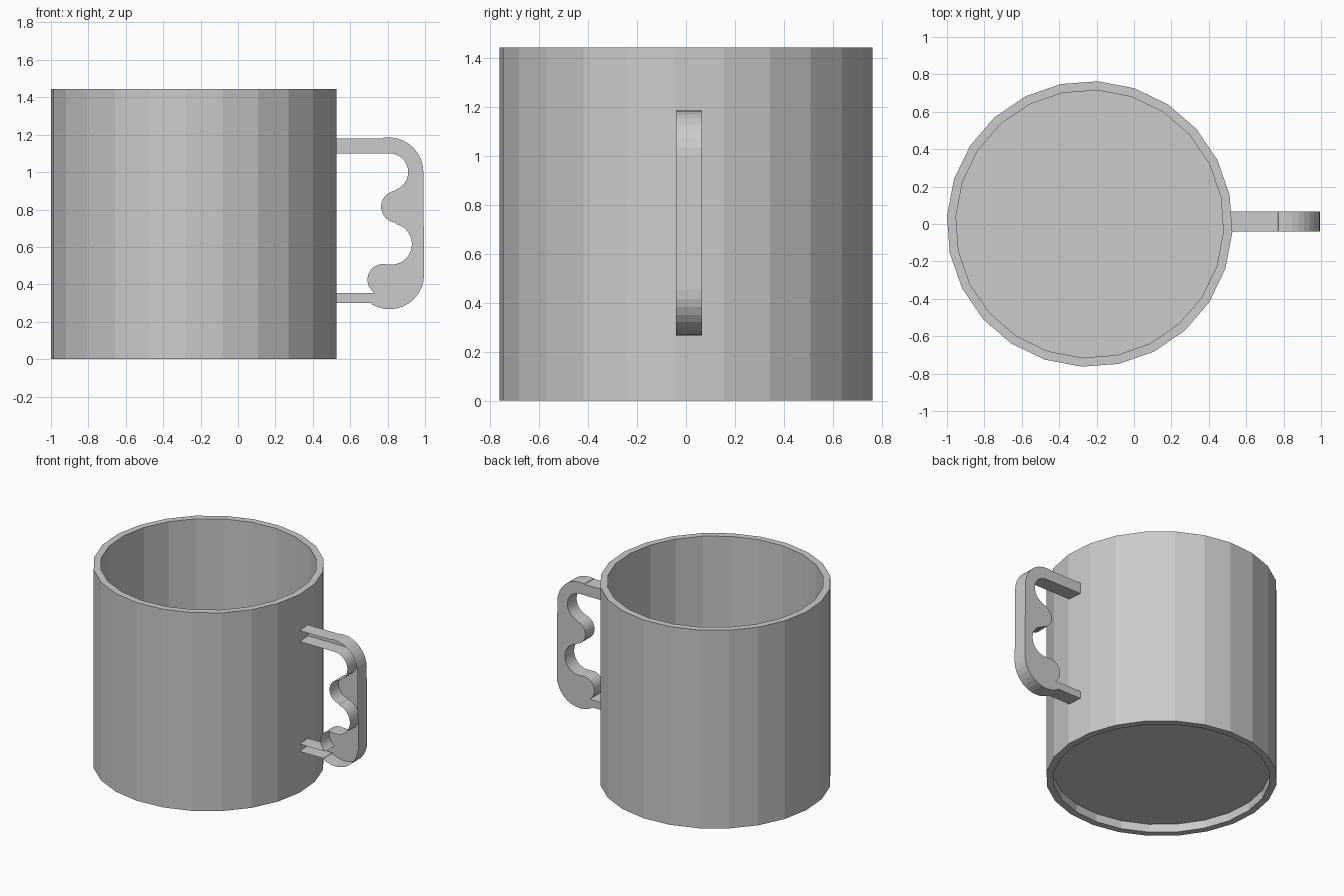
import bpy, bmesh
from math import sin, cos, radians

cube = bpy.data.objects.get("Cube")
if cube:
    bpy.data.objects.remove(cube)

grey = bpy.data.materials.new("plain grey")
grey.use_nodes = True
colour = (0.6, 0.6, 0.6, 1)
grey.diffuse_color = colour
grey.node_tree.nodes["Principled BSDF"].inputs["Base Color"].default_value = colour


def add_object(name, bm):
    mesh = bpy.data.meshes.new(name)
    bm.to_mesh(mesh)
    bm.free()
    mesh.materials.append(grey)
    obj = bpy.data.objects.new(name, mesh)
    bpy.context.collection.objects.link(obj)
    return obj


def arc(x, z, r, start, end, step=11):
    n = max(2, round(abs(end - start) / step))
    angles = [radians(start + (end - start) * i / n) for i in range(n + 1)]
    return [(x + r * cos(a), z + r * sin(a)) for a in angles]


# Mug body: 24-sided wall with a floor raised above the foot ring
SIDES, CENTRE_X, TURN = 24, -0.237, -3.3
OUTER, INNER, HEIGHT = 0.764, 0.716, 1.444
RECESS, FLOOR = 0.06, 0.11

bm = bmesh.new()
profile = [(INNER, RECESS), (INNER, 0), (OUTER, 0),
           (OUTER, HEIGHT), (INNER, HEIGHT), (INNER, FLOOR)]
rings = []
for r, z in profile:
    angles = [radians(TURN + 360 * i / SIDES) for i in range(SIDES)]
    rings.append([bm.verts.new((CENTRE_X + r * cos(a), r * sin(a), z)) for a in angles])
for low, high in zip(rings, rings[1:]):
    for i in range(SIDES):
        j = (i + 1) % SIDES
        bm.faces.new((low[i], low[j], high[j], high[i]))
bm.faces.new(rings[0][::-1])
bm.faces.new(rings[-1])
bmesh.ops.recalc_face_normals(bm, faces=bm.faces)
add_object("mug_body", bm)

# Handle: finger-grip outline, a shell closed at the back and open at the front
ROOT, FRONT, BACK = 0.50, -0.04, 0.066
outline = [(ROOT, 0.30), (0.715, 0.30)]
outline += arc(0.81, 0.452, 0.185, -122, 0)      # lower outer bend
outline += arc(0.805, 1.0, 0.186, 0, 100)        # upper outer bend
outline += [(0.77, 1.18), (ROOT, 1.18), (ROOT, 1.10)]
outline += arc(0.81, 1.0, 0.10, 90, -68)         # upper finger hollow
outline += arc(0.85, 0.815, 0.085, 100, 262)     # middle knuckle
outline += arc(0.82, 0.615, 0.11, 76, -98)       # lower finger hollow
outline += arc(0.775, 0.425, 0.083, 85, 238)     # lower knuckle
outline += [(ROOT, 0.353)]

bm = bmesh.new()
front = [bm.verts.new((x, FRONT, z)) for x, z in outline]
back = [bm.verts.new((x, BACK, z)) for x, z in outline]
for i in range(len(outline)):
    j = (i + 1) % len(outline)
    bm.faces.new((front[i], front[j], back[j], back[i]))
bm.faces.new(back[::-1])
bmesh.ops.recalc_face_normals(bm, faces=bm.faces)
cap = max(bm.faces, key=lambda f: len(f.verts))
if cap.normal.y < 0:
    bmesh.ops.reverse_faces(bm, faces=bm.faces)
add_object("handle", bm)
